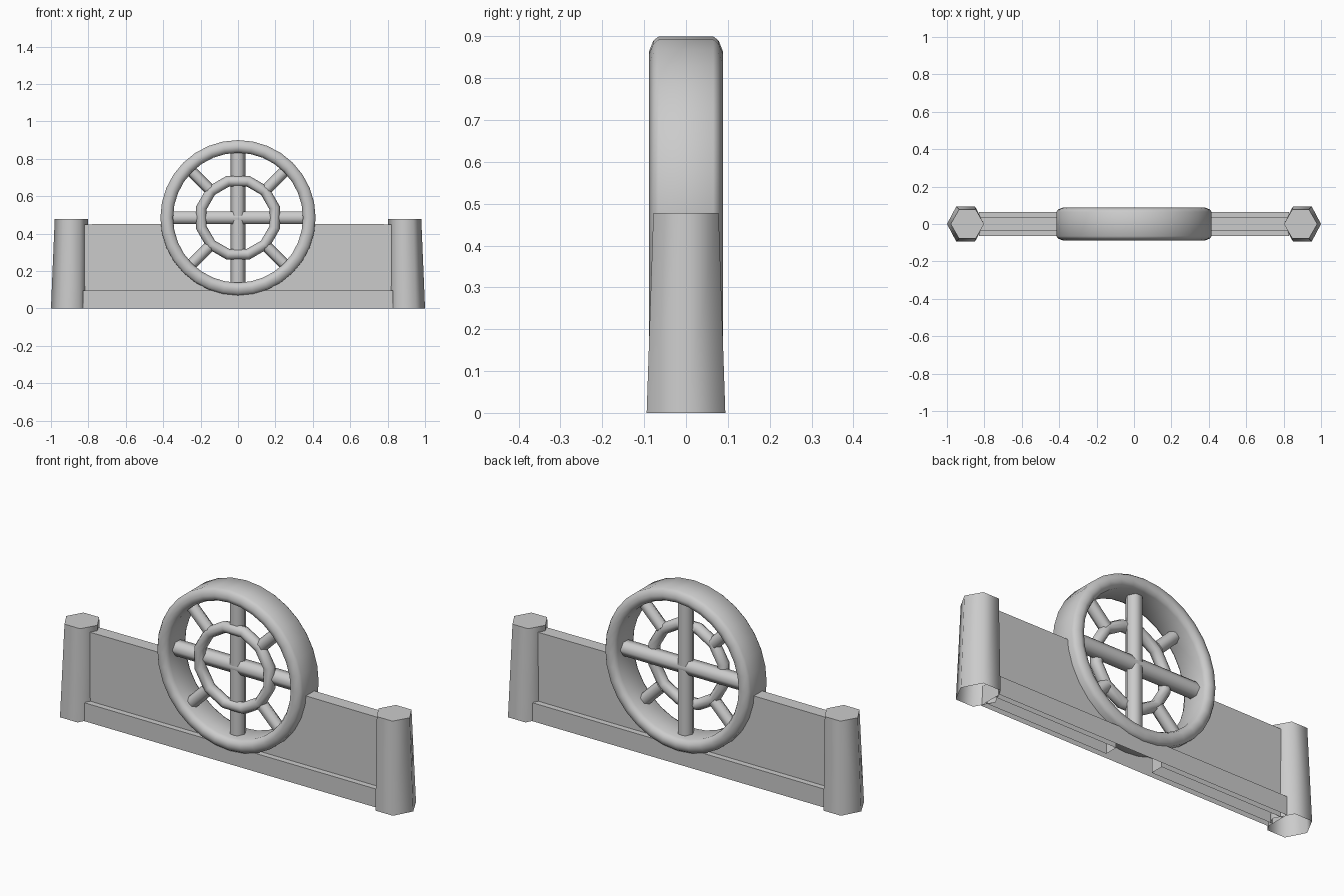
import bpy, bmesh, math
from mathutils import Vector, Matrix

cube = bpy.data.objects.get("Cube")
if cube:
    bpy.data.objects.remove(cube, do_unlink=True)

stone = bpy.data.materials.new("pale_grey")
stone.use_nodes = True
GREY = (0.6, 0.6, 0.6, 1)
stone.diffuse_color = GREY
stone.node_tree.nodes["Principled BSDF"].inputs["Base Color"].default_value = GREY

HUB = Vector((0, 0, 0.485))


def finish(name, bm, smooth=True):
    bmesh.ops.recalc_face_normals(bm, faces=bm.faces)
    mesh = bpy.data.meshes.new(name)
    bm.to_mesh(mesh)
    bm.free()
    mesh.materials.append(stone)
    obj = bpy.data.objects.new(name, mesh)
    bpy.context.collection.objects.link(obj)
    if smooth:
        bpy.ops.object.select_all(action="DESELECT")
        obj.select_set(True)
        bpy.context.view_layer.objects.active = obj
        bpy.ops.object.shade_smooth_by_angle(angle=math.radians(65))
    return obj


def hoop(name, profile, steps, turn=0.0):
    """Sweep a closed (radius, depth) profile around the hub."""
    bm = bmesh.new()
    rows = []
    for i in range(steps):
        a = math.tau * i / steps + turn
        rows.append([bm.verts.new(HUB + Vector((r * math.cos(a), y, r * math.sin(a))))
                     for r, y in profile])
    n = len(profile)
    for i in range(steps):
        p, q = rows[i], rows[(i + 1) % steps]
        for j in range(n):
            k = (j + 1) % n
            bm.faces.new((p[j], p[k], q[k], q[j]))
    return finish(name, bm)


def bar(name, radius, start, end, angle, depth, roll=0.0):
    """Six-sided rod along a spoke direction."""
    bm = bmesh.new()
    bmesh.ops.create_cone(bm, cap_ends=True, segments=6, radius1=radius,
                          radius2=radius, depth=end - start)
    bm.transform(Matrix.Translation(HUB + Vector((0, depth, 0)))
                 @ Matrix.Rotation(angle, 4, "Y")
                 @ Matrix.Translation((0, 0, (start + end) / 2))
                 @ Matrix.Rotation(roll, 4, "Z"))
    return finish(name, bm)


def slab(name, outline, half):
    """Extrude a front outline to both sides of the centre plane."""
    bm = bmesh.new()
    face = bm.faces.new([bm.verts.new((x, -half, z)) for x, z in outline])
    new = bmesh.ops.extrude_face_region(bm, geom=[face])["geom"]
    bmesh.ops.translate(bm, vec=(0, 2 * half, 0),
                        verts=[v for v in new if isinstance(v, bmesh.types.BMVert)])
    return bm


def open_bottom(bm):
    low = [f for f in bm.faces if all(v.co.z < 0.001 for v in f.verts)]
    bmesh.ops.delete(bm, geom=low, context="FACES")


# Wheel rim and inner ring
rim_half = [(0.415, 0.065), (0.405, 0.078), (0.38, 0.088), (0.357, 0.08), (0.347, 0.062)]
hoop("wheel_rim", rim_half + [(r, -y) for r, y in reversed(rim_half)], 32)
tube = [(0.203 + 0.029 * math.cos(math.tau * k / 8),
         -0.025 + 0.029 * math.sin(math.tau * k / 8)) for k in range(8)]
hoop("inner_ring", tube, 12, math.pi / 12)

# Cross bars and short diagonal spokes
bar("upright_bar", 0.04, -0.36, 0.36, 0, 0, math.pi / 6)
bar("level_bar", 0.04, -0.36, 0.36, math.pi / 2, 0)
for i in range(4):
    bar(f"diagonal_spoke_{i + 1}", 0.031, 0.21, 0.36,
        math.pi / 4 + i * math.pi / 2, -0.02, math.pi / 6)

# Base rail, hollow underneath
W = 0.83
bm = slab("base_rail", [(-W, 0), (W, 0), (W, 0.095), (-W, 0.095)], 0.064)
open_bottom(bm)
finish("base_rail", bm, False)

for side, label in ((1, "left"), (-1, "right")):
    # Wall panel curving around the wheel
    arc = [math.radians(-5 - 65 * t / 12) for t in range(13)]
    outline = [(W, 0), (W, 0.45)]
    outline += [(0.385 * math.cos(a), HUB.z + 0.385 * math.sin(a)) for a in arc]
    outline.append((outline[-1][0], 0))
    bm = slab("panel", [(side * x, z) for x, z in outline], 0.034)
    open_bottom(bm)
    finish(f"{label}_wall_panel", bm, False)

    # Tapered six-sided end post, hollow underneath
    bm = bmesh.new()
    rings = []
    for cx, rx, ry, z in ((0.9, 0.1, 0.094, 0), (0.891, 0.089, 0.078, 0.478)):
        rings.append([bm.verts.new((side * (cx + rx * math.cos(k * math.pi / 3)),
                                    ry * math.sin(k * math.pi / 3) / math.sin(math.pi / 3), z))
                      for k in range(6)])
    for k in range(6):
        m = (k + 1) % 6
        bm.faces.new((rings[0][k], rings[0][m], rings[1][m], rings[1][k]))
    bm.faces.new(rings[1])
    finish(f"{label}_post", bm)
